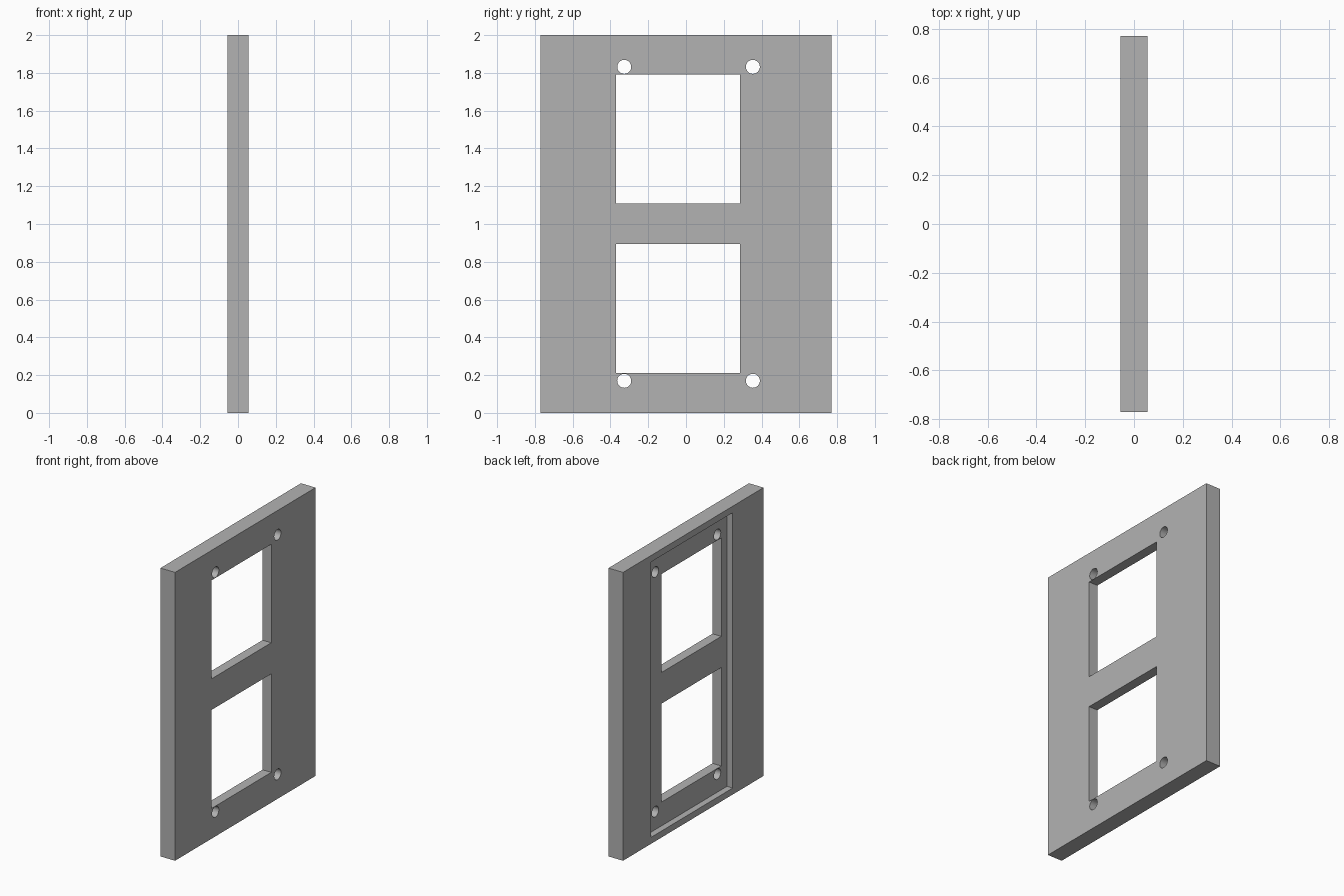
import bpy
import math

cube = bpy.data.objects.get("Cube")
if cube:
    bpy.data.objects.remove(cube, do_unlink=True)

THICK, WIDTH, HEIGHT = 0.112, 1.54, 2.0
RECESS = 0.044
BACK = -THICK / 2

grey = bpy.data.materials.new("plain grey")
grey.use_nodes = True
colour = (0.448, 0.448, 0.448, 1)
grey.diffuse_color = colour
grey.node_tree.nodes["Principled BSDF"].inputs["Base Color"].default_value = colour


def box(name, x, y, z):
    """Box spanning the given (low, high) ranges."""
    spans = (x, y, z)
    bpy.ops.mesh.primitive_cube_add(size=1, location=[(a + b) / 2 for a, b in spans])
    ob = bpy.context.object
    ob.name = name
    ob.scale = [b - a for a, b in spans]
    bpy.ops.object.transform_apply(location=True, rotation=False, scale=True)
    ob.data.materials.append(grey)
    return ob


def drill(name, y, z):
    """Round cutter running along x."""
    bpy.ops.mesh.primitive_cylinder_add(vertices=32, radius=0.037, depth=1,
                                        location=(0, y, z),
                                        rotation=(0, math.pi / 2, 0))
    ob = bpy.context.object
    ob.name = name
    ob.data.materials.append(grey)
    return ob


# Face plate
plate = box("face_plate", (BACK, -BACK), (-WIDTH / 2, WIDTH / 2), (0, HEIGHT))

# Shallow rear recess, two windows and four screw holes
cutters = [box("recess_cutter", (BACK - 0.1, BACK + RECESS), (-0.432, 0.462), (0.045, 1.955))]
for low, high in ((0.21, 0.893), (1.109, 1.792)):
    cutters.append(box("window_cutter", (-0.5, 0.5), (-0.37, 0.285), (low, high)))
for y in (-0.327, 0.354):
    for z in (0.17, 1.832):
        cutters.append(drill("screw_hole_cutter", y, z))

for cutter in cutters:
    cutter.hide_render = True
    bpy.context.view_layer.objects.active = plate
    mod = plate.modifiers.new("cut", 'BOOLEAN')
    mod.operation = 'DIFFERENCE'
    mod.solver = 'EXACT'
    mod.object = cutter
    bpy.ops.object.modifier_apply(modifier=mod.name)
    bpy.data.objects.remove(cutter, do_unlink=True)

# Smooth hole walls, sharp edges elsewhere
bpy.ops.object.select_all(action='DESELECT')
plate.select_set(True)
bpy.context.view_layer.objects.active = plate
bpy.ops.object.shade_smooth_by_angle(angle=math.radians(30))
